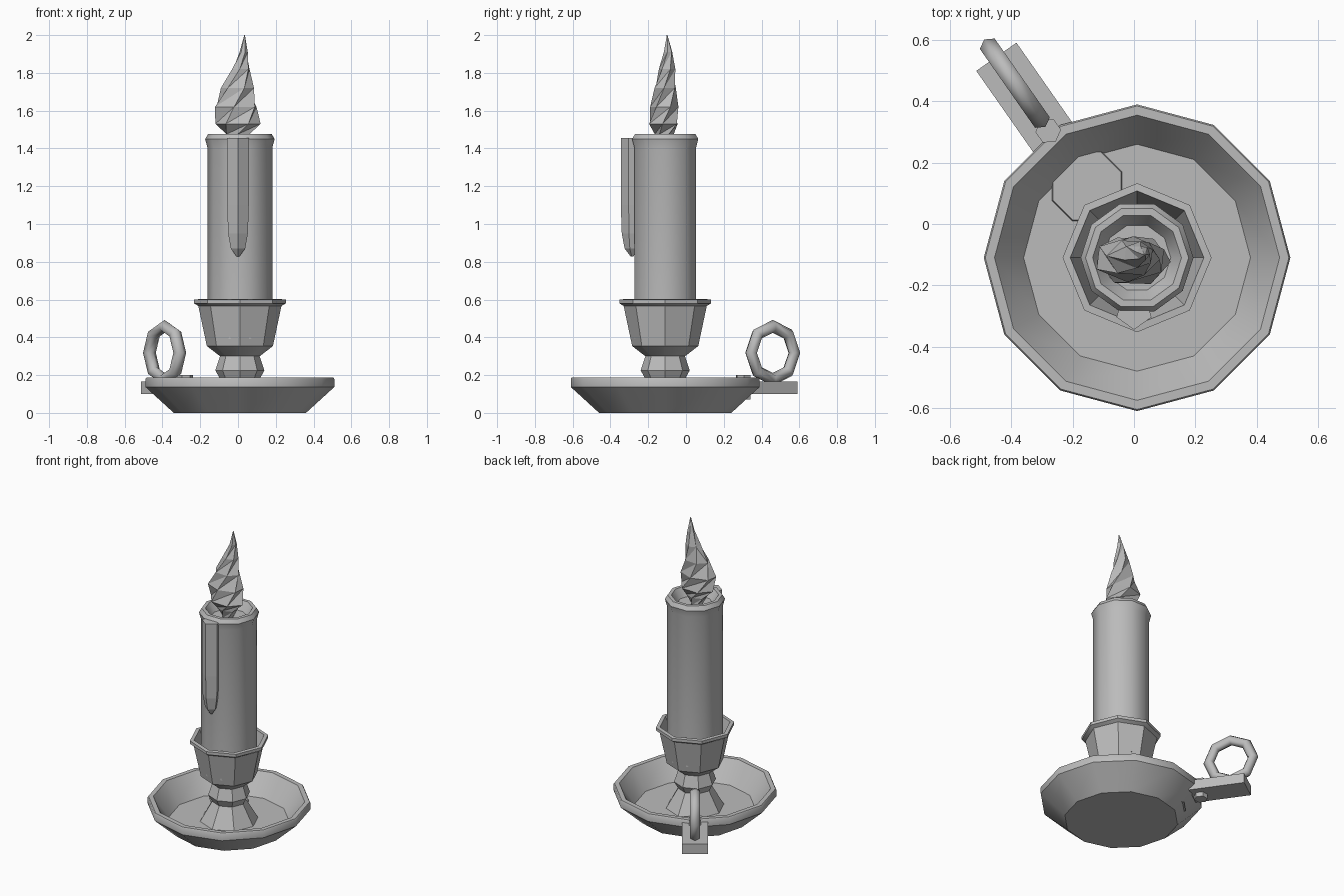
import bpy, bmesh, math
from mathutils import Vector, Matrix

if "Cube" in bpy.data.objects:
    bpy.data.objects.remove(bpy.data.objects["Cube"], do_unlink=True)

AXIS = Vector((0.01, -0.11, 0))           # shared axis of dish, holder and candle
HANDLE_ANGLE = math.radians(125)          # direction of the handle from the axis

grey = bpy.data.materials.new("plain grey")
grey.use_nodes = True
colour = (0.5, 0.5, 0.5, 1)
grey.diffuse_color = colour
grey.node_tree.nodes["Principled BSDF"].inputs["Base Color"].default_value = colour


def finish(name, bm, smooth_angle=None):
    bmesh.ops.recalc_face_normals(bm, faces=bm.faces)
    mesh = bpy.data.meshes.new(name)
    bm.to_mesh(mesh)
    bm.free()
    mesh.materials.append(grey)
    obj = bpy.data.objects.new(name, mesh)
    bpy.context.collection.objects.link(obj)
    if smooth_angle:
        bpy.ops.object.select_all(action='DESELECT')
        obj.select_set(True)
        bpy.context.view_layer.objects.active = obj
        bpy.ops.object.shade_smooth_by_angle(angle=math.radians(smooth_angle))
    return obj


def loft(rings, sides):
    """Skin rings given as (centre, x radius, y radius, turn) and cap both ends."""
    bm = bmesh.new()
    loops = []
    for centre, rx, ry, turn in rings:
        angles = [turn + i * math.tau / sides for i in range(sides)]
        loops.append([bm.verts.new(centre + Vector((rx * math.cos(a), ry * math.sin(a), 0)))
                      for a in angles])
    for low, high in zip(loops, loops[1:]):
        for i in range(sides):
            j = (i + 1) % sides
            bm.faces.new((low[i], low[j], high[j], high[i]))
    bm.faces.new(loops[0])
    bm.faces.new(loops[-1])
    return bm


def lathe(name, profile, sides, centre=AXIS, turn=0, smooth_angle=None):
    rings = [(centre + Vector((0, 0, z)), r, r, turn) for r, z in profile]
    return finish(name, loft(rings, sides), smooth_angle)


def radial(distance, z):
    return AXIS + Vector((distance * math.cos(HANDLE_ANGLE),
                          distance * math.sin(HANDLE_ANGLE), z))


# Dish, outside then inside
lathe("dish", [(0.35, 0), (0.5, 0.137), (0.5, 0.18), (0.495, 0.187), (0.465, 0.187),
               (0.37, 0.05)], 12, smooth_angle=35)

# Stem and cup that hold the candle
lathe("holder", [(0.18, 0.05), (0.105, 0.18), (0.13, 0.225), (0.105, 0.3), (0.175, 0.354),
                 (0.22, 0.566), (0.243, 0.58), (0.243, 0.6), (0.218, 0.602), (0.165, 0.4)],
      8, smooth_angle=35)

# Candle with a flared lip and a melted hollow
lathe("candle", [(0.172, 0.39), (0.172, 1.405), (0.184, 1.45), (0.168, 1.477),
                 (0.145, 1.477), (0.11, 1.42)], 10, smooth_angle=40)

# Wax drip on the front
lathe("wax_drip", [(0.008, 0.828), (0.04, 0.87), (0.055, 0.95), (0.06, 1.1), (0.06, 1.455)],
      5, centre=Vector((0, -0.285, 0)), turn=-math.pi / 2)

# Twisted faceted flame: x, y, z, x radius, y radius
flame_rings = [(0, -0.11, 1.415, 0.035, 0.035), (0, -0.115, 1.475, 0.07, 0.05),
               (0, -0.12, 1.53, 0.12, 0.085), (-0.012, -0.115, 1.62, 0.122, 0.075),
               (-0.003, -0.11, 1.72, 0.088, 0.062), (0.015, -0.1, 1.82, 0.05, 0.044),
               (0.03, -0.095, 1.91, 0.022, 0.024), (0.035, -0.1, 2.0, 0.002, 0.002)]
bm = loft([(Vector((x, y, z)), rx, ry, 0.5 * i)
           for i, (x, y, z, rx, ry) in enumerate(flame_rings)], 6)
bmesh.ops.triangulate(bm, faces=bm.faces, quad_method='LONG_EDGE')
finish("flame", bm)

# Handle bar under the rim
bm = bmesh.new()
bmesh.ops.create_cube(bm, size=1)
bmesh.ops.transform(bm, verts=bm.verts, matrix=Matrix.Translation(radial(0.625, 0.133))
                    @ Matrix.Rotation(HANDLE_ANGLE, 4, 'Z')
                    @ Matrix.Diagonal((0.35, 0.16, 0.066, 1)))
finish("handle_bar", bm)

# Finger ring standing on the bar
RING_RADIUS, TUBE_RADIUS, RING_SIDES, TUBE_SIDES = 0.14, 0.034, 8, 6
out = radial(1, 0) - AXIS
side = Vector((-out.y, out.x, 0))
up = Vector((0, 0, 1))
bm = bmesh.new()
grid = []
for i in range(RING_SIDES):
    a = i * math.tau / RING_SIDES
    spoke = out * math.cos(a) + up * math.sin(a)
    grid.append([bm.verts.new(radial(0.695, 0.318)
                              + spoke * (RING_RADIUS + TUBE_RADIUS * math.cos(b))
                              + side * TUBE_RADIUS * math.sin(b))
                 for b in (k * math.tau / TUBE_SIDES for k in range(TUBE_SIDES))])
for i in range(RING_SIDES):
    for k in range(TUBE_SIDES):
        n, m = (i + 1) % RING_SIDES, (k + 1) % TUBE_SIDES
        bm.faces.new((grid[i][k], grid[n][k], grid[n][m], grid[i][m]))
finish("finger_ring", bm, 80)

# Rivet through the rim and the low wax puddle inside the dish
lathe("rim_rivet", [(0.042, 0.07), (0.042, 0.2)], 6, centre=radial(0.505, 0), turn=0.1)
lathe("wax_puddle", [(0.125, 0.045), (0.12, 0.065)], 8, centre=radial(0.285, 0),
      turn=math.pi / 8)
